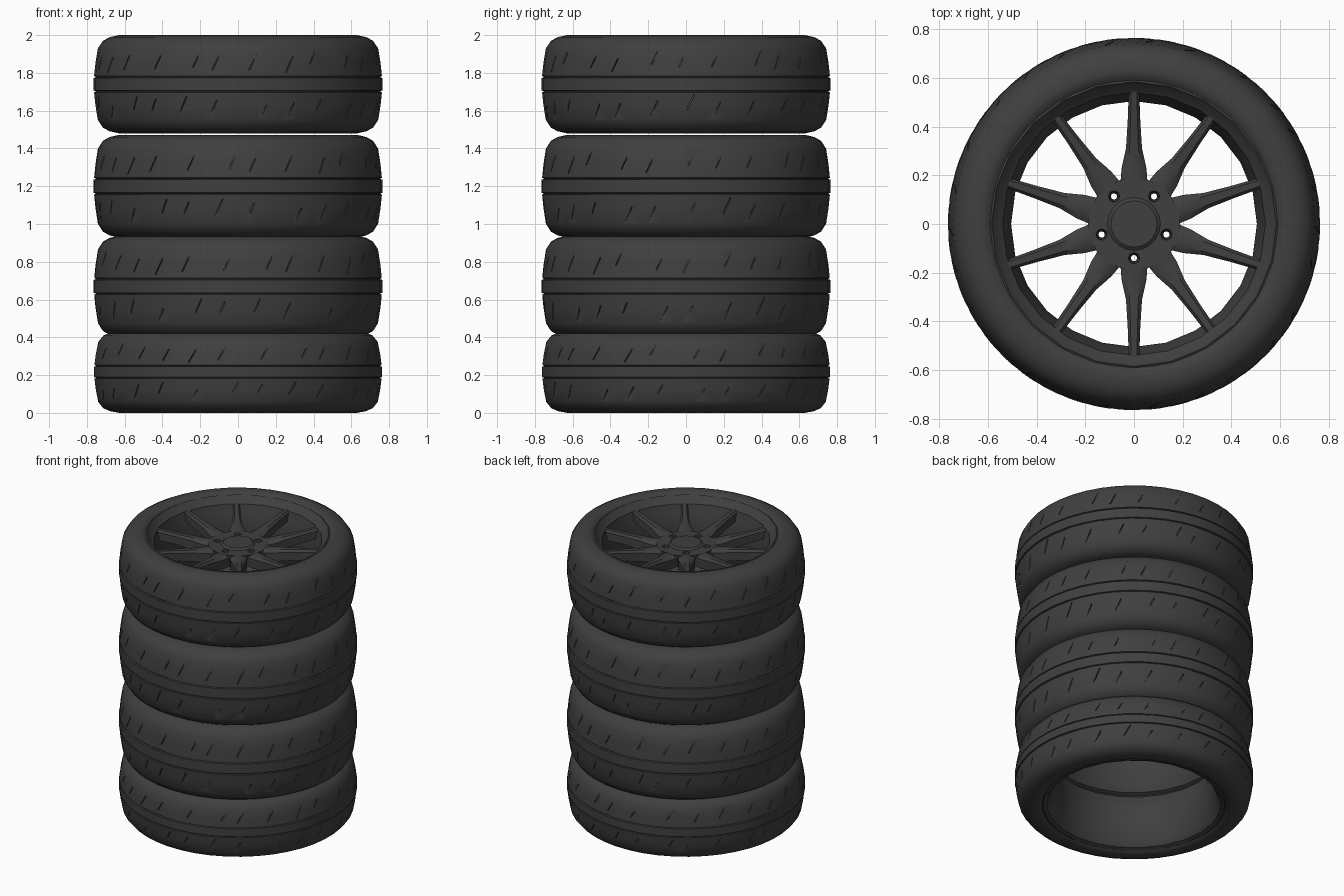
import bpy, bmesh, math, random
from mathutils import Matrix, Vector

random.seed(4)
cube = bpy.data.objects.get("Cube")
if cube:
    bpy.data.objects.remove(cube)

rubber = bpy.data.materials.new("charcoal")
rubber.use_nodes = True
colour = (0.05, 0.05, 0.05, 1)
rubber.diffuse_color = colour
bsdf = rubber.node_tree.nodes["Principled BSDF"]
bsdf.inputs["Base Color"].default_value = colour
bsdf.inputs["Roughness"].default_value = 0.8


def add_object(name, bm):
    bmesh.ops.recalc_face_normals(bm, faces=bm.faces)
    mesh = bpy.data.meshes.new(name)
    bm.to_mesh(mesh)
    bm.free()
    mesh.materials.append(rubber)
    obj = bpy.data.objects.new(name, mesh)
    bpy.context.collection.objects.link(obj)
    return obj


def lathe(name, profile, sides):
    """Closed ring from a closed (radius, height) profile."""
    bm = bmesh.new()
    rings = []
    for i in range(sides):
        a = math.tau * i / sides
        rings.append([bm.verts.new((r * math.cos(a), r * math.sin(a), z)) for r, z in profile])
    n = len(profile)
    for i in range(sides):
        a, b = rings[i], rings[(i + 1) % sides]
        for j in range(n):
            k = (j + 1) % n
            bm.faces.new((a[j], b[j], b[k], a[k]))
    return add_object(name, bm)


def cut(target, cutter):
    """Subtract the cutter, bake the result and drop the cutter."""
    mod = target.modifiers.new("cut", 'BOOLEAN')
    mod.operation = 'DIFFERENCE'
    mod.solver = 'EXACT'
    mod.object = cutter
    bpy.context.view_layer.update()
    deps = bpy.context.evaluated_depsgraph_get()
    baked = bpy.data.meshes.new_from_object(target.evaluated_get(deps))
    target.modifiers.clear()
    target.data = baked
    bpy.data.objects.remove(cutter)


def smooth(obj, degrees):
    bpy.ops.object.select_all(action='DESELECT')
    obj.select_set(True)
    bpy.context.view_layer.objects.active = obj
    bpy.ops.object.shade_smooth_by_angle(angle=math.radians(degrees))


# Tyre: half profile from the bead to the centre groove, mirrored below
half = [(0.575, 0.225), (0.6, 0.25), (0.63, 0.26), (0.68, 0.249), (0.715, 0.23), (0.742, 0.19),
        (0.755, 0.11), (0.762, 0.043), (0.755, 0.04), (0.755, 0.036), (0.765, 0.033)]
tyre = lathe("tyre", half + [(r, -z) for r, z in reversed(half)], 44)

# Slanted tread cuts in both bands
bm = bmesh.new()
for side in (1, -1):
    for i in range(26):
        angle = math.tau * (i + random.uniform(-0.25, 0.25)) / 26
        length = random.uniform(0.06, 0.1)
        height = side * random.uniform(0.1, 0.15)
        place = (Matrix.Rotation(angle, 4, 'Z')
                 @ Matrix.Translation((0.757, 0, height))
                 @ Matrix.Rotation(-0.45, 4, 'X')
                 @ Matrix.Diagonal((0.03, 0.006, length, 1)))
        bmesh.ops.create_cube(bm, size=1, matrix=place)
cut(tyre, add_object("tread_cutter", bm))
smooth(tyre, 35)

# Rim: lip, dished edge and barrel
rim = lathe("rim", [(0.6, 0.235), (0.585, 0.245), (0.57, 0.225), (0.54, 0.2), (0.525, 0.14),
                    (0.505, 0.08), (0.515, -0.08), (0.54, -0.2), (0.56, -0.235), (0.585, -0.245),
                    (0.6, -0.235), (0.575, -0.15), (0.575, 0.15)], 24)
smooth(rim, 35)

# Stack: centre height and half height of each wheel, from the top down
stack = [(1.74, 0.26), (1.2, 0.272), (0.67, 0.268), (0.217, 0.217)]
names = ["top", "upper", "lower", "bottom"]
for index, (name, (z, h)) in enumerate(zip(names, stack)):
    for part, source in (("tyre", tyre), ("rim", rim)):
        obj = source if index == 0 else source.copy()
        obj.name = f"{name}_{part}"
        if index:
            bpy.context.collection.objects.link(obj)
        obj.location.z = z
        obj.scale.z = h / 0.26
        obj.rotation_euler.z = index * math.radians(15)

# Hub with five bolt holes
bm = bmesh.new()
bmesh.ops.create_cone(bm, cap_ends=True, segments=20, radius1=0.17, radius2=0.19,
                      depth=0.09, matrix=Matrix.Translation((0, 0, 1.865)))
hub = add_object("hub", bm)
bm = bmesh.new()
for i in range(5):
    a = math.radians(-90 + 72 * i)
    spot = Matrix.Translation((0.14 * math.cos(a), 0.14 * math.sin(a), 1.87))
    bmesh.ops.create_cone(bm, cap_ends=True, segments=8, radius1=0.012, radius2=0.026,
                          depth=0.12, matrix=spot)
cut(hub, add_object("bolt_cutter", bm))
smooth(hub, 35)

# Centre cap
bm = bmesh.new()
bmesh.ops.create_cone(bm, cap_ends=True, segments=20, radius1=0.11, radius2=0.095,
                      depth=0.012, matrix=Matrix.Translation((0, 0, 1.915)))
smooth(add_object("centre_cap", bm), 35)

# Ten tapering spokes: radius, half width, top height, depth
sections = [(0.165, 0.056, 1.908, 0.08), (0.23, 0.051, 1.91, 0.08), (0.31, 0.033, 1.918, 0.075),
            (0.42, 0.026, 1.93, 0.07), (0.555, 0.021, 1.945, 0.07)]
bm = bmesh.new()
for i in range(10):
    turn = Matrix.Rotation(math.radians(90 + 36 * i), 4, 'Z')
    loops = []
    for r, w, top, depth in sections:
        outline = [(-w, top - depth), (-w, top - 0.015), (-w * 0.55, top),
                   (w * 0.55, top), (w, top - 0.015), (w, top - depth)]
        loops.append([bm.verts.new(turn @ Vector((r, y, z))) for y, z in outline])
    for a, b in zip(loops, loops[1:]):
        for j in range(6):
            k = (j + 1) % 6
            bm.faces.new((a[j], a[k], b[k], b[j]))
    bm.faces.new(loops[0])
    bm.faces.new(loops[-1])
smooth(add_object("spokes", bm), 35)
